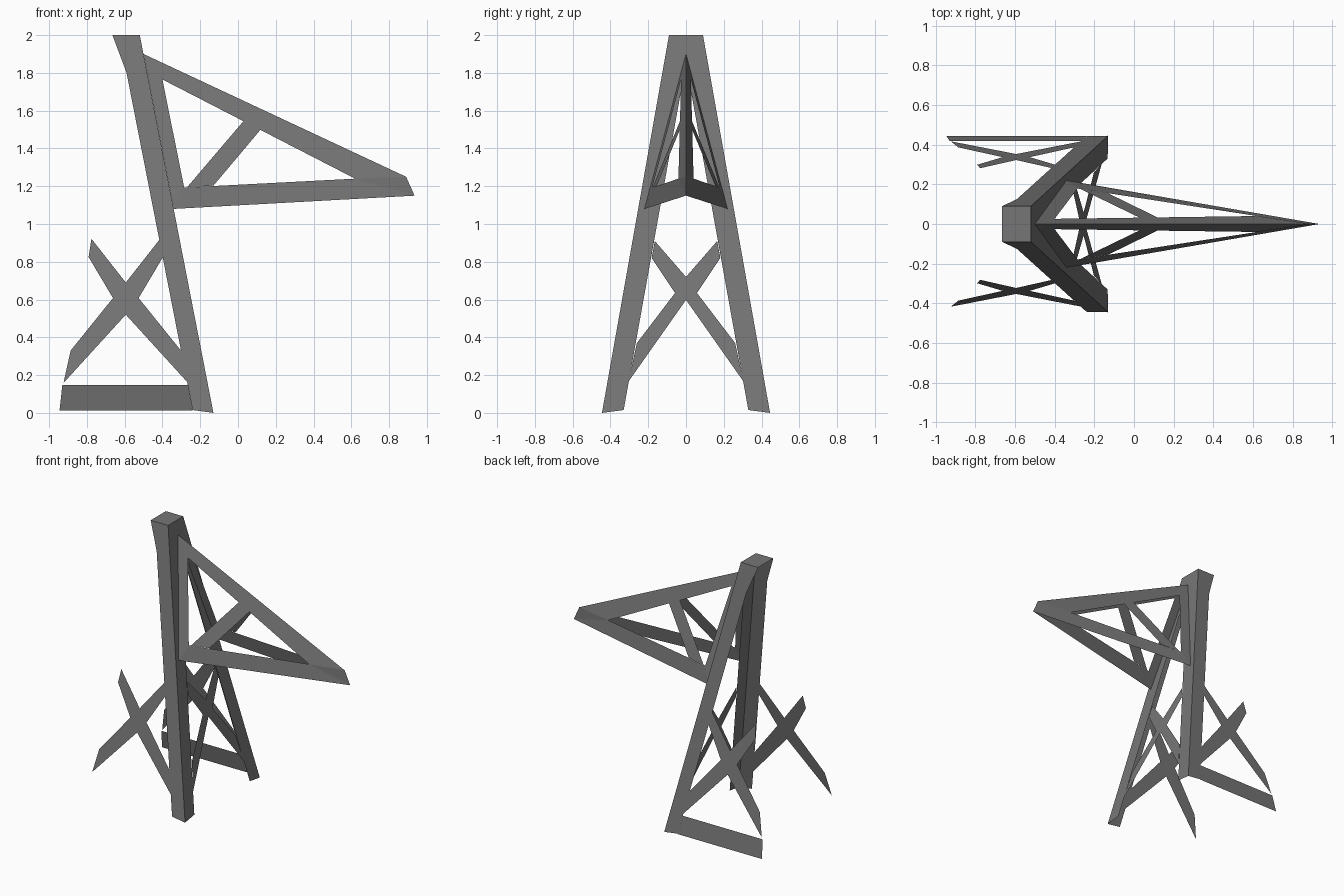
import bpy
from mathutils import Vector

if "Cube" in bpy.data.objects:
    bpy.data.objects.remove(bpy.data.objects["Cube"])

steel = bpy.data.materials.new("steel grey")
steel.diffuse_color = (0.18, 0.18, 0.18, 1)
steel.use_nodes = True
steel.node_tree.nodes["Principled BSDF"].inputs["Base Color"].default_value = steel.diffuse_color
CX = -0.594  # tower axis


# The tower is made of flat sheet panels leaning inwards
def side_plane(s):
    return lambda u, z: Vector((u, s * (0.445 - 0.1775 * z), z))


def right_plane(u, z):
    return Vector((-0.13 - 0.195 * z, u, z))


def boom_plane(s):
    def f(x, z):
        drop = 1.90 - 0.4676 * (x + 0.50) - z  # distance below the ridge
        y = 0 if x > 0.7 else max(drop, 0) * 0.295
        return Vector((x, s * y, z))
    return f


def panel(name, polys, place, outward):
    """Flat sheet from 2D polygons, with faces turned outward."""
    verts, faces = [], []
    for poly in polys:
        pts = [place(*p) for p in poly]
        n = Vector((0, 0, 0))
        for a, b in zip(pts, pts[1:] + pts[:1]):
            n += a.cross(b)
        if n.dot(Vector(outward)) < 0:
            pts.reverse()
        faces.append(range(len(verts), len(verts) + len(pts)))
        verts += pts
    me = bpy.data.meshes.new(name)
    me.from_pydata([tuple(v) for v in verts], [], [list(f) for f in faces])
    me.materials.append(steel)
    ob = bpy.data.objects.new(name, me)
    bpy.context.collection.objects.link(ob)


def cross(c, top, side, side_z, bottom, up_out, up_in, low_out, low_in):
    """Cross brace: a centre diamond and four arms."""
    t, b = (c, top), (c, bottom)
    polys = [[t, (c + side, side_z), b, (c - side, side_z)]]
    for m in (1, -1):
        r = (c + m * side, side_z)
        p = lambda q: (c + m * q[0], q[1])
        polys.append([t, p(up_in), p(up_out), r])
        polys.append([r, p(low_out), p(low_in), b])
    return polys


# Leg faces: left and right legs each have a side face and a right face
leg_side = [[(-0.52, 2), (-0.13, 0), (-0.24, 0.015), (-0.59, 1.8)],
            [(-0.52, 2), (-0.59, 1.8), (-0.665, 2)]]
side_cross = cross(CX, 0.69, 0.068, 0.608, 0.52,
                   (0.197, 0.825), (0.182, 0.922), (0.292, 0.33), (0.330, 0.158))
right_cross = cross(0, 0.72, 0.058, 0.635, 0.598,
                    (0.182, 0.82), (0.165, 0.91), (0.260, 0.37), (0.305, 0.165))

# Boom truss: ridge, tip, lower beam, upright and diagonal strut
A, B, C, D = (-0.50, 1.90), (0.89, 1.25), (0.935, 1.15), (-0.34, 1.08)
a, b, d = (-0.40, 1.765), (0.62, 1.24), (-0.285, 1.193)
truss = [[A, B, b, a], [B, C, b], [D, d, b, C], [A, a, d, D],
         [(0.03, 1.546), (0.12, 1.5), (-0.13, 1.203), (-0.27, 1.194)]]

for s, tag in ((-1, "front"), (1, "back")):
    out = (0, s, 0)
    panel(tag + "_leg_side", leg_side, side_plane(s), out)
    leg_right = [[(s * 0.09, 2), (s * 0.445, 0), (s * 0.33, 0.015), (0, 1.85)],
                 [(s * 0.09, 2), (0, 1.85), (0, 2)]]
    panel(tag + "_leg_right", leg_right, right_plane, (1, 0, 0))
    panel(tag + "_cross_brace", side_cross, side_plane(s), out)
    panel(tag + "_boom_truss", truss, boom_plane(s), out)

panel("right_cross_brace", right_cross, right_plane, (1, 0, 0))

# Bottom plank, on the back side only
panel("base_plank", [[(-0.945, 0.012), (-0.24, 0.012), (-0.266, 0.148), (-0.93, 0.148)]],
      side_plane(1), (0, 1, 0))

# Tower cap
panel("tower_cap", [[(-0.665, -0.09), (-0.52, -0.09), (-0.52, 0.09), (-0.665, 0.09)]],
      lambda x, y: Vector((x, y, 2)), (0, 0, 1))
